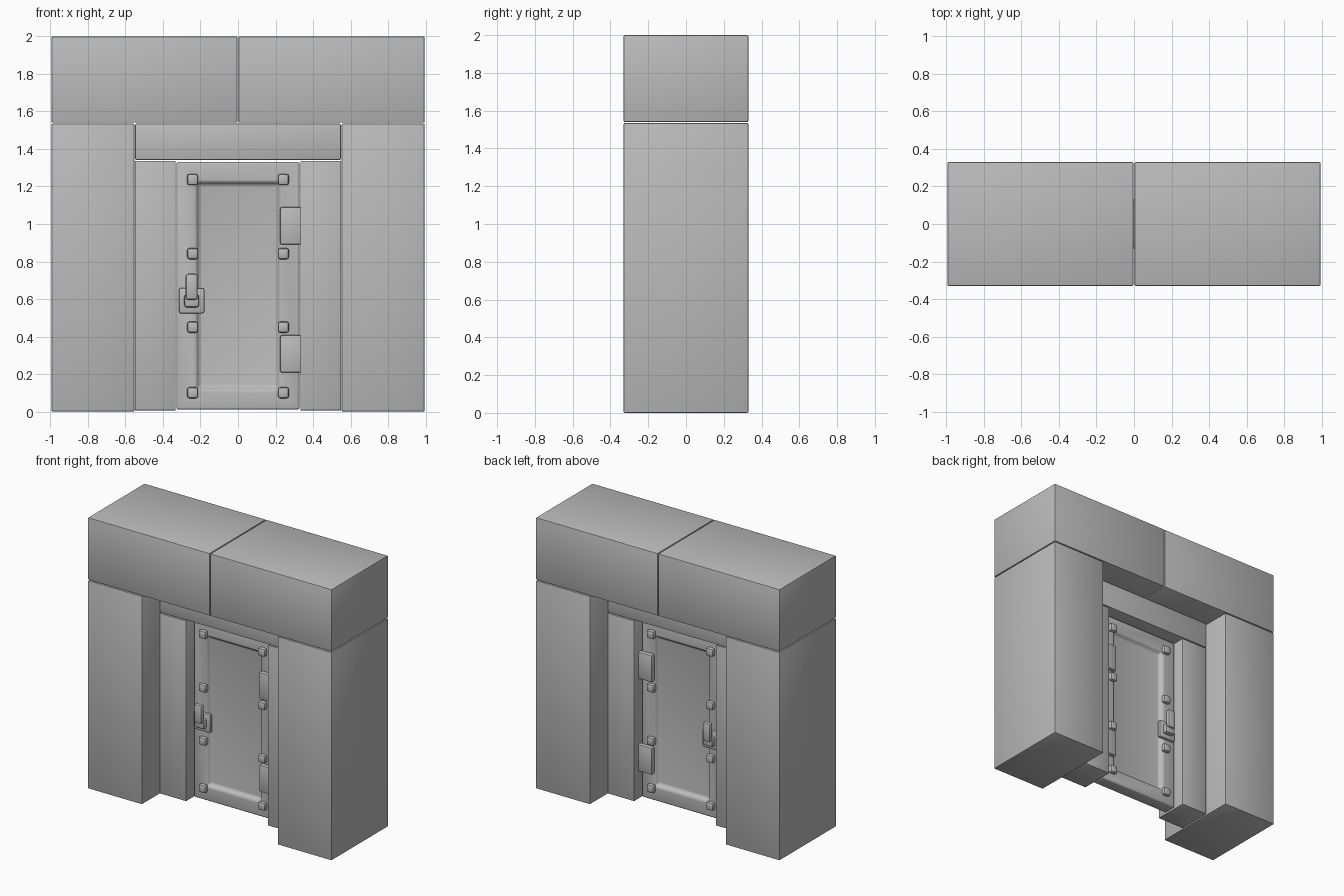
import bpy, bmesh, math

cube = bpy.data.objects.get("Cube")
if cube:
    bpy.data.objects.remove(cube, do_unlink=True)

GREY = (0.5, 0.5, 0.5, 1)
grey = bpy.data.materials.new("plain grey")
grey.use_nodes = True
grey.diffuse_color = GREY
grey.node_tree.nodes["Principled BSDF"].inputs["Base Color"].default_value = GREY

FACE = 0.05  # distance of each door face from the middle


def box(name, xs, ys, zs, bevel, segments=2, panel=False):
    """Softened box between the given limits, optionally with sunken panels front and back."""
    spans = [sorted(s) for s in (xs, ys, zs)]
    bm = bmesh.new()
    bmesh.ops.create_cube(bm, size=1)
    for v in bm.verts:
        v.co = [lo + (c + 0.5) * (hi - lo) for c, (lo, hi) in zip(v.co, spans)]
    if panel:
        bm.normal_update()
        faces = [f for f in bm.faces if abs(f.normal.y) > 0.9]
        bmesh.ops.inset_individual(bm, faces=faces, thickness=0.147)
        bmesh.ops.inset_individual(bm, faces=faces, thickness=0.025, depth=-0.03)
    bm.normal_update()
    edges = [e for e in bm.edges if e.calc_face_angle(0) > 0.1]
    bmesh.ops.bevel(bm, geom=edges, offset=bevel, segments=segments, profile=0.5,
                    affect='EDGES', clamp_overlap=True)
    mesh = bpy.data.meshes.new(name)
    bm.to_mesh(mesh)
    bm.free()
    mesh.materials.append(grey)
    obj = bpy.data.objects.new(name, mesh)
    bpy.context.collection.objects.link(obj)
    bpy.ops.object.select_all(action='DESELECT')
    obj.select_set(True)
    bpy.context.view_layer.objects.active = obj
    bpy.ops.object.shade_smooth_by_angle(angle=math.radians(40))
    return obj


# Stone surround and door frame, mirrored left and right
for s, side in ((1, "left"), (-1, "right")):
    box(side + "_pillar", (s * 0.553, s * 0.995), (-0.33, 0.33), (0, 1.535), 0.006)
    box(side + "_top_block", (s * 0.003, s * 0.995), (-0.33, 0.33), (1.54, 2), 0.006)
    box(side + "_jamb", (s * 0.332, s * 0.55), (-0.13, 0.13), (0.005, 1.337), 0.006)
box("frame_header", (-0.548, 0.548), (-0.13, 0.13), (1.342, 1.535), 0.006)

# Door leaf with a sunken panel on each face
box("door", (-0.328, 0.328), (-FACE, FACE), (0.01, 1.331), 0.012, 3, panel=True)

# Fittings, repeated on both faces of the door
for s, side in ((-1, "front"), (1, "back")):
    def depth(near, far):
        return s * (FACE + near), s * (FACE + far)

    for x in (-0.242, 0.242):
        for z in (0.1, 0.45, 0.842, 1.237):
            box(side + "_bolt", (x - 0.03, x + 0.03), depth(-0.01, 0.028),
                (z - 0.03, z + 0.03), 0.014)
    for z in (0.307, 0.99):
        box(side + "_hinge", (0.225, 0.345), depth(-0.01, 0.03), (z - 0.1, z + 0.1), 0.01)

    # Handle: plate, stem and upright lever
    x = -0.247
    box(side + "_handle_plate", (x - 0.068, x + 0.068), depth(-0.01, 0.02), (0.522, 0.66), 0.012)
    box(side + "_handle_stem", (x - 0.04, x + 0.04), depth(0, 0.055), (0.555, 0.625), 0.014)
    box(side + "_handle_lever", (x - 0.032, x + 0.032), depth(0.035, 0.07), (0.595, 0.735), 0.014)
